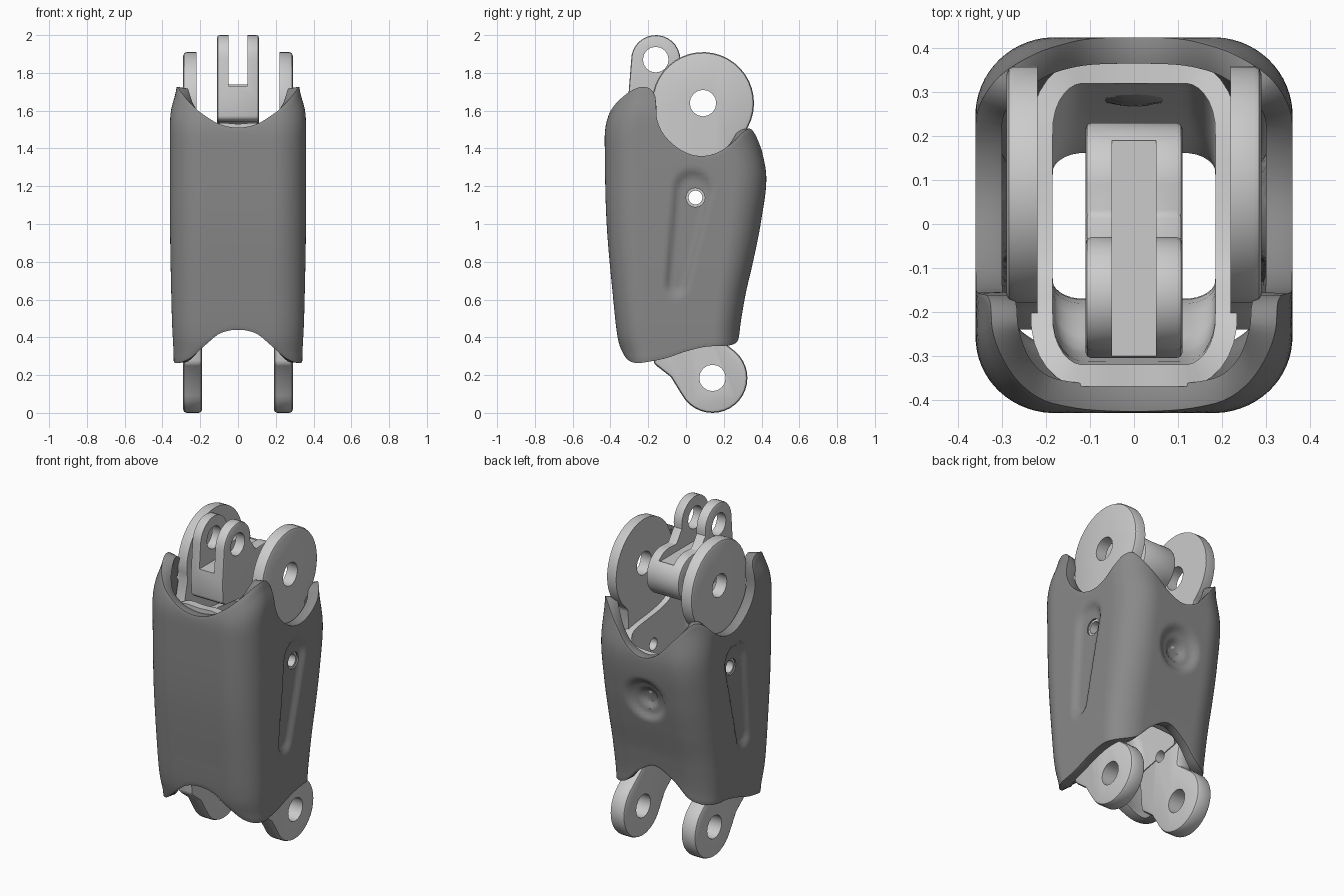
import bpy, math
from math import sin, cos, pi, hypot, radians

if "Cube" in bpy.data.objects:
    bpy.data.objects.remove(bpy.data.objects["Cube"])


def curve(keys, v):
    """Smooth interpolation through (position, value) keys."""
    if v <= keys[0][0]:
        return keys[0][1]
    if v >= keys[-1][0]:
        return keys[-1][1]
    n = len(keys)

    def slope(i):
        a, b = keys[max(i - 1, 0)], keys[min(i + 1, n - 1)]
        return (b[1] - a[1]) / (b[0] - a[0])
    for i in range(n - 1):
        (a, p), (b, q) = keys[i], keys[i + 1]
        if v <= b:
            h = b - a
            t = (v - a) / h
            m0 = slope(i) * h if i else 0
            m1 = slope(i + 1) * h if i < n - 2 else 0
            return ((2*t**3 - 3*t*t + 1) * p + (t**3 - 2*t*t + t) * m0
                    + (3*t*t - 2*t**3) * q + (t**3 - t*t) * m1)


def smooth(edge, full, v):
    t = min(1, max(0, (v - edge) / (full - edge)))
    return t * t * (3 - 2 * t)


def make(name, verts, faces):
    me = bpy.data.meshes.new(name)
    me.from_pydata(verts, [], faces)
    me.update()
    ob = bpy.data.objects.new(name, me)
    bpy.context.collection.objects.link(ob)
    return ob


def finish(ob, cutters=(), bevel=0.0, thick=0.0, limit=40):
    if thick:
        m = ob.modifiers.new("wall", 'SOLIDIFY')
        m.thickness, m.offset = thick, -1
    if bevel:
        m = ob.modifiers.new("edge", 'BEVEL')
        m.width, m.segments = bevel, 2
        m.limit_method, m.angle_limit = 'ANGLE', radians(limit)
    for c in cutters:
        m = ob.modifiers.new("cut", 'BOOLEAN')
        m.operation, m.object, m.solver = 'DIFFERENCE', c, 'EXACT'
    bpy.context.view_layer.update()
    me = bpy.data.meshes.new_from_object(
        ob.evaluated_get(bpy.context.evaluated_depsgraph_get()))
    ob.modifiers.clear()
    ob.data = me
    bpy.ops.object.select_all(action='DESELECT')
    ob.select_set(True)
    bpy.context.view_layer.objects.active = ob
    bpy.ops.object.shade_smooth_by_angle(angle=radians(35))
    return ob


def arc(cy, cz, r, a0, a1, n):
    return [(cy + r * cos(radians(a0 + (a1 - a0) * i / n)),
             cz + r * sin(radians(a0 + (a1 - a0) * i / n))) for i in range(n + 1)]


def prism(name, profile, x0, x1):
    """Extrude a counter-clockwise (y, z) profile along x."""
    n = len(profile)
    verts = [(x, y, z) for x in (x0, x1) for y, z in profile]
    faces = [list(range(n))[::-1], [n + i for i in range(n)]]
    faces += [(i, (i + 1) % n, n + (i + 1) % n, n + i) for i in range(n)]
    return make(name, verts, faces)


def hole(y, z, r, n=16):
    ob = prism("hole_cutter", arc(y, z, r, 0, 360, n)[:-1], -0.6, 0.6)
    ob.hide_render = True
    return ob


def slot(y0, y1, z0, z1, hx):
    ob = prism("slot_cutter", [(y0, z0), (y1, z0), (y1, z1), (y0, z1)], -hx, hx)
    ob.hide_render = True
    return ob


def ring_point(s):
    """Unit rounded rectangle, s = distance from front centre towards the back centre."""
    if s < .18:
        return s, -.43
    if s < .46:
        a = (s - .18) / .28 * pi / 2
        return .18 + .18 * sin(a), -.25 - .18 * cos(a)
    if s < .96:
        return .36, s - .71
    if s < 1.24:
        a = (s - .96) / .28 * pi / 2
        return .18 + .18 * cos(a), .25 + .18 * sin(a)
    return 1.42 - s, .43


def sleeve(name, width, front, back, top, bottom, n, rows, detail=None):
    verts, faces = [], []
    for j in range(rows + 1):
        for i in range(n):
            s = 2.84 * i / n
            h = min(s, 2.84 - s)
            x, y = ring_point(h)
            zb, zt = curve(bottom, h), curve(top, h)
            z = zb + (zt - zb) * j / rows
            f, b = curve(front, z), curve(back, z)
            x *= curve(width, z) / .36
            y = f + (y + .43) / .86 * (b - f)
            if detail:
                x, y = detail(x, y, z, h)
            verts.append((x if s <= 1.42 else -x, y, z))
    for j in range(rows):
        for i in range(n):
            k = (i + 1) % n
            faces.append((j*n + i, j*n + k, j*n + n + k, j*n + n + i))
    return make(name, verts, faces)


def shell_detail(x, y, z, h):
    # long groove on each side
    if .46 < h < .96:
        ay, az, by, bz = .035, 1.18, -.05, .68
        t = ((y - ay)*(by - ay) + (z - az)*(bz - az)) / ((by - ay)**2 + (bz - az)**2)
        t = min(1, max(0, t))
        d = hypot(y - ay - t*(by - ay), z - az - t*(bz - az))
        r = .09 - .04 * t
        x -= .024 * smooth(r + .02, r - .02, d)
    # round dimple on the back
    if h > 1.1:
        d = hypot(x, z - .98)
        y -= .03 * smooth(.14, .09, d) + .03 * smooth(.075, .035, d)
    return x, y


# cutters
main_hole = hole(.09, 1.64, .07)
foot_hole = hole(.14, .185, .07)
screw_hole = hole(.05, 1.14, .037)
shell_hole = hole(.05, 1.14, .05)
pin_hole = hole(0, .53, .035, 12)
head_hole = hole(-.16, 1.87, .068)
fork_slot = slot(-.6, .19, 1.73, 2.2, .05)
plate_step = slot(-.6, .6, 1.25, 2.2, .22)

# outer shell
shell = sleeve(
    "outer_shell",
    [(.26, .34), (.5, .35), (1, .36), (1.5, .36), (1.6, .355), (1.73, .325)],
    [(.26, -.33), (.4, -.362), (.6, -.385), (1, -.42), (1.4, -.43), (1.52, -.425), (1.73, -.37)],
    [(.36, .28), (.6, .31), (.8, .355), (1, .395), (1.25, .425), (1.5, .385)],
    [(0, 1.51), (.1, 1.53), (.2, 1.59), (.28, 1.65), (.38, 1.71), (.46, 1.725), (.52, 1.68),
     (.56, 1.56), (.62, 1.46), (.71, 1.385), (.8, 1.36), (.9, 1.38), (1, 1.44), (1.06, 1.49),
     (1.12, 1.50), (1.22, 1.40), (1.32, 1.29), (1.42, 1.25)],
    [(0, .44), (.1, .42), (.18, .36), (.27, .29), (.36, .265), (.46, .27), (.6, .29),
     (.75, .325), (.9, .35), (1.1, .36), (1.2, .39), (1.3, .48), (1.42, .54)],
    152, 42, shell_detail)
finish(shell, [shell_hole], .015, .06, 60)
dark = bpy.data.materials.new("dark_grey")
dark.diffuse_color = (.25, .25, .25, 1)
dark.use_nodes = True
dark.node_tree.nodes["Principled BSDF"].inputs["Base Color"].default_value = dark.diffuse_color
shell.data.materials.clear()
shell.data.materials.append(dark)

# inner liner tube
liner = sleeve(
    "inner_liner", [(.4, .235), (1.5, .235)],
    [(.45, -.22), (.65, -.24), (.8, -.33), (1.2, -.365), (1.53, -.37)],
    [(.55, .21), (.8, .29), (1, .335), (1.25, .37)],
    [(0, 1.53), (.18, 1.53), (.46, 1.45), (.6, 1.35), (.96, 1.3), (1.24, 1.25), (1.42, 1.24)],
    [(0, .47), (.46, .5), (.96, .55), (1.42, .57)], 72, 16)
finish(liner, [screw_hole, pin_hole], 0, .05)

# side plates with upper disc and lower lug, and screw bushings
plate = (arc(.14, .185, .185, -150, 50, 20) + [(.14, .42), (.17, .6), (.22, 1), (.24, 1.3)]
         + arc(.09, 1.64, .27, -55, 195, 28)
         + [(-.2, 1.45), (-.24, 1.3), (-.22, .8), (-.18, .4), (-.17, .26), (-.08, .19)])
for side, sx in (("left", -1), ("right", 1)):
    x0, x1 = sorted((.19 * sx, .29 * sx))
    ob = prism(side + "_side_plate", plate, x0, x1)
    finish(ob, [plate_step, main_hole, foot_hole, screw_hole, pin_hole], .018)
    x0, x1 = sorted((.25 * sx, .328 * sx))
    ob = prism(side + "_screw_bushing", arc(.05, 1.14, .05, 0, 360, 16)[:-1], x0, x1)
    finish(ob, [screw_hole])

# forked lever on the upper axis
lever = ([(-.30, 1.56), (-.27, 1.54)] + arc(.09, 1.64, .14, -110, 90, 18) + [(.02, 1.775)]
         + arc(-.16, 1.87, .13, -10, 180, 16) + [(-.305, 1.68)])
ob = prism("forked_lever", lever, -.11, .11)
finish(ob, [fork_slot, main_hole, head_hole], .012)

for ob in [o for o in bpy.data.objects if "cutter" in o.name]:
    bpy.data.objects.remove(ob)
